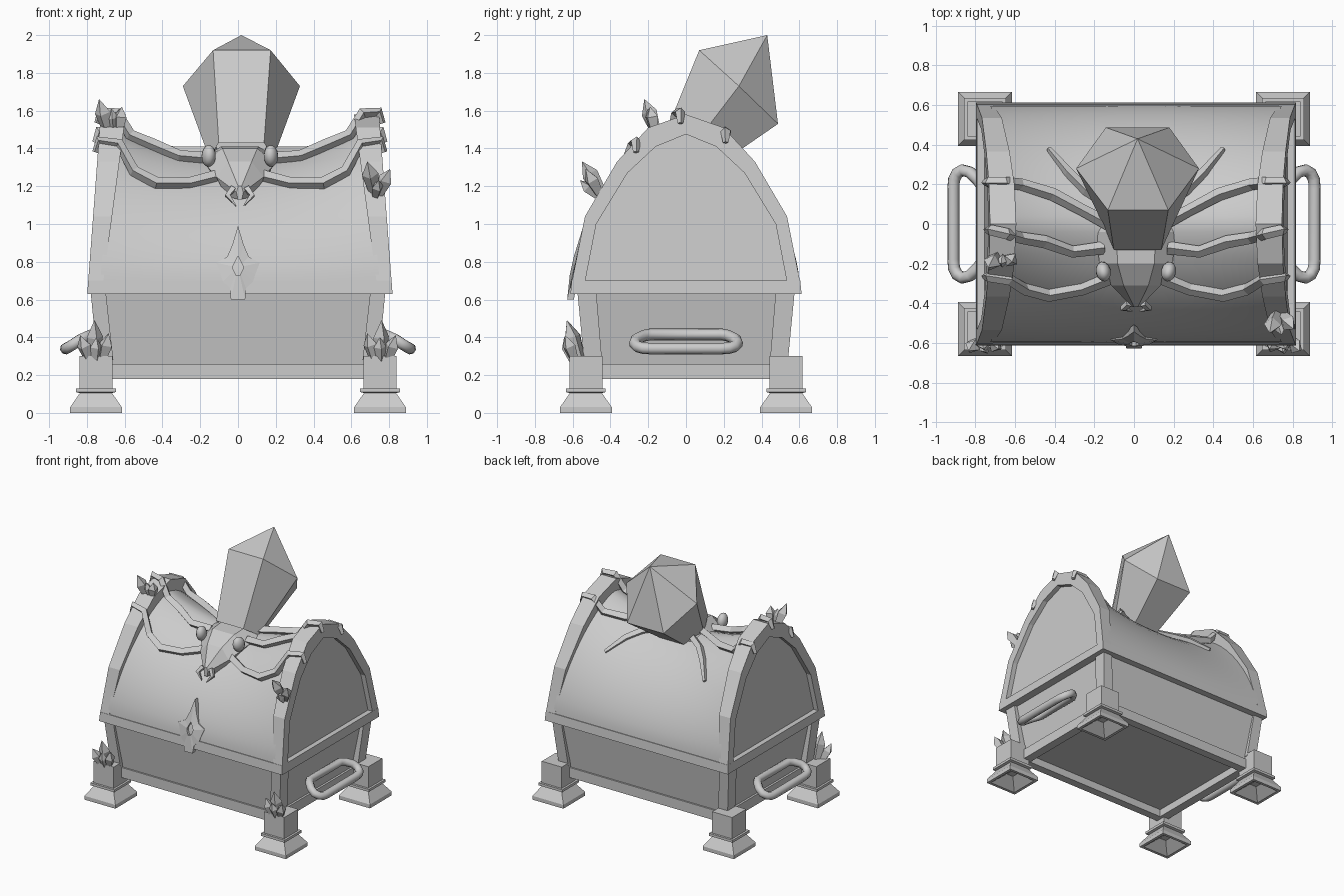
import bpy, bmesh, math
from mathutils import Vector

if "Cube" in bpy.data.objects:
    bpy.data.objects.remove(bpy.data.objects["Cube"])


def mesh(name, verts, faces, smooth=False):
    me = bpy.data.meshes.new(name)
    bm = bmesh.new()
    vs = [bm.verts.new(v) for v in verts]
    for f in faces:
        bm.faces.new([vs[i] for i in f])
    bmesh.ops.recalc_face_normals(bm, faces=bm.faces)
    for f in bm.faces:
        f.smooth = smooth
    bm.to_mesh(me)
    bm.free()
    ob = bpy.data.objects.new(name, me)
    bpy.context.collection.objects.link(ob)
    return ob


def loft(name, rings, caps=True, wrap=False):
    """Skin a list of equal-sized rings of points."""
    n, m = len(rings[0]), len(rings)
    faces = []
    for i in range(m if wrap else m - 1):
        a, b = i * n, (i + 1) % m * n
        faces += [(a + j, a + (j + 1) % n, b + (j + 1) % n, b + j) for j in range(n)]
    if caps and not wrap:
        faces += [tuple(range(n)), tuple(range((m - 1) * n, m * n))]
    return mesh(name, [p for r in rings for p in r], faces)


def rect(x0, x1, y0, y1, z):
    return [(x0, y0, z), (x1, y0, z), (x1, y1, z), (x0, y1, z)]


def box(name, x0, x1, y0, y1, z0, z1):
    return loft(name, [rect(x0, x1, y0, y1, z0), rect(x0, x1, y0, y1, z1)])


def tube(name, pts, r, radii=None, cyclic=False, res=0):
    cu = bpy.data.curves.new(name, 'CURVE')
    cu.dimensions = '3D'
    cu.bevel_depth, cu.bevel_resolution, cu.use_fill_caps = r, res, True
    sp = cu.splines.new('POLY')
    sp.points.add(len(pts) - 1)
    for i, p in enumerate(pts):
        sp.points[i].co = (*p, 1)
        sp.points[i].radius = radii[i] if radii else 1
    sp.use_cyclic_u = cyclic
    sp.use_smooth = res > 0
    ob = bpy.data.objects.new(name, cu)
    bpy.context.collection.objects.link(ob)
    bpy.ops.object.select_all(action='DESELECT')
    ob.select_set(True)
    bpy.context.view_layer.objects.active = ob
    bpy.ops.object.convert(target='MESH')
    return bpy.context.object


def shard(name, base, tip, r):
    """Small four-sided crystal, widest past the middle."""
    base, tip = Vector(base), Vector(tip)
    d = tip - base
    q = d.to_track_quat('Z', 'Y')
    rings = []
    for t, k in ((0, .7), (.58, 1.1), (1, .03)):
        rings.append([base + d * t + q @ Vector((r * k * math.cos((a + .2) * math.tau / 4),
                      r * k * math.sin((a + .2) * math.tau / 4), 0)) for a in range(4)])
    return loft(name, rings)


# ---- lower chest body
loft("body", [rect(-.69, .69, -.505, .505, .24), rect(-.755, .755, -.56, .56, .64)])
for s in (-1, 1):
    box("long_rail", -.7, .7, s * .455, s * .52, .18, .26)
    box("short_rail", s * .64, s * .71, -.5, .5, .18, .26)
    # handle loop, tilted downwards
    half = [(.765, .19, .415), (.79, .225, .408), (.83, .262, .39), (.865, .272, .367),
            (.893, .255, .35), (.908, .225, .342), (.912, .18, .34)]
    pts = half + [(x, -y, z) for x, y, z in reversed(half)]
    tube("handle", [(s * x, y, z) for x, y, z in pts], .031, cyclic=True, res=2)
    for t in (-1, 1):
        loft("corner_post", [rect(s * .66, s * .745, t * .445, t * .54, .28),
                             rect(s * .70, s * .78, t * .475, t * .575, .64)])
        foot = [(.03, .07), (.115, 0), (.137, 0), (.137, .03), (.085, .105), (.105, .11),
                (.105, .13), (.088, .13), (.088, .3)]
        cx, cy = s * .752, t * .53
        loft("foot", [rect(cx - h, cx + h, cy - h, cy + h, z) for h, z in foot])
    # crystals growing on the front feet
    for bx, by, tx, ty, tz, r in ((.755, -.56, .76, -.63, .49, .04), (.79, -.59, .835, -.64, .41, .035),
                                  (.72, -.59, .685, -.63, .42, .035), (.755, -.6, .75, -.645, .40, .03)):
        shard("foot_crystal", (s * bx, by, .28), (s * tx, ty, tz), r)

# ---- lid: saddle-shaped arched shell
lid_parts = []
DEPTH, POW = .6, 1.6


def sag(x):
    return .77 + .18 * min(abs(x) / .66, 1) ** 2.2


def lid_z(x, y, k=None):
    return .7 + .85 * (k or sag(x)) * max(0, 1 - (abs(y) / DEPTH) ** POW) ** (1 / POW)


NX, NT = 20, 28
verts = []
for j in range(NT + 1):
    a = math.pi * j / NT
    c, sn = math.cos(a), max(0, math.sin(a))
    y = math.copysign(DEPTH * abs(c) ** (2 / POW), c)
    for i in range(NX + 1):
        u = 2 * i / NX - 1
        h = .85 * sag(u * .66) * sn ** (2 / POW)
        verts.append((u * (.74 - .09 * h), y, .695 + h))
W = NX + 1
lid_parts.append(mesh("lid_shell", verts, [(j * W + i, j * W + i + 1, (j + 1) * W + i + 1, (j + 1) * W + i)
                                           for j in range(NT) for i in range(NX)], True))
lid_parts.append(loft("lid_band", [rect(-.808, .808, -.612, .612, .63), rect(-.803, .803, -.605, .605, .70)]))

# arched end rims with recessed panels
outer = [(.605, .69), (.535, 1.04), (.365, 1.33), (.2, 1.51), (0, 1.58)]
inner = [(.535, .69), (.475, 1.0), (.31, 1.27), (.16, 1.41), (0, 1.475)]
mirror = lambda p: p + [(-y, z) for y, z in reversed(p[:-1])]
out_x = lambda z: .808 - .075 * (z - .63)
in_x = lambda z: out_x(z) - .08 - .06 * (z - .7)
for s in (-1, 1):
    rings = [[(s * out_x(oz), oy, oz), (s * in_x(oz), oy, oz), (s * in_x(iz), iy, iz), (s * out_x(iz), iy, iz)]
             for (oy, oz), (iy, iz) in zip(mirror(outer), mirror(inner))]
    lid_parts.append(loft("end_rim", rings))
    panel = [(s * (out_x(z) - .04), y * 1.03, z + .01) for y, z in mirror(inner)]
    lid_parts.append(mesh("end_panel", panel, [tuple(range(len(panel)))]))

# ---- lock plate with a diamond keyhole
side = [(.03, .89), (.058, .825), (.115, .795), (.092, .735), (.08, .695), (.042, .66), (.038, .60)]
outline = [(0, .99)] + side + [(-x, z) for x, z in reversed(side)]
hole = []
for x, z in outline:
    k = 1 / (abs(x) / .03 + abs(z - .77) / .06)
    hole.append((x * k, .77 + (z - .77) * k))
plate = lambda pts, d: [(x, -.624 + (z - .6) * .22 - d, z) for x, z in pts]
loft("lock_plate", [plate(outline, -.03), plate(outline, .005), plate(hole, .02), plate(hole, -.03)], wrap=True)

# ---- big crystal abdomen
big = [[(-.12, -.13, 1.43), (.12, -.13, 1.43), (.17, -.01, 1.35), (.1, .11, 1.27), (-.1, .11, 1.27), (-.17, -.01, 1.35)],
       [(-.15, .07, 1.92), (.155, .07, 1.92), (.31, .28, 1.73), (.16, .487, 1.53), (-.16, .487, 1.53), (-.31, .28, 1.73)],
       [(.0, .43, 2.0)] * 6]
big_ob = loft("big_crystal", big, caps=False)
bm = bmesh.new()
bm.from_mesh(big_ob.data)
bmesh.ops.remove_doubles(bm, verts=bm.verts, dist=.0001)
bm.to_mesh(big_ob.data)
bm.free()
big_ob.location.x = .008
lid_parts.append(big_ob)

# ---- beetle head and thorax
rings = []
for y, w, top, bot in ((.12, .15, 1.385, 1.27), (-.04, .2, 1.41, 1.27), (-.2, .185, 1.40, 1.22),
                       (-.31, .125, 1.33, 1.15), (-.42, .018, 1.20, 1.13)):
    m = top * .55 + bot * .45
    rings.append([(-w, y, m), (-w * .5, y, top), (w * .5, y, top), (w, y, m), (w * .6, y, bot), (-w * .6, y, bot)])
lid_parts.append(loft("beetle_head", rings))

legs = {  # plan positions of each leg; heights follow the lid
    "front_leg": [(.12, -.27), (.27, -.33), (.44, -.36), (.56, -.33), (.64, -.28), (.745, -.265)],
    "middle_leg": [(.16, -.12), (.32, -.14), (.46, -.09), (.58, -.07), (.65, -.05), (.735, -.03)],
    "rear_leg": [(.14, .0), (.27, .07), (.42, .15), (.58, .2), (.66, .21), (.745, .21)]}
for s in (-1, 1):
    for name, path in legs.items():
        pts = [(s * x, y, lid_z(x, y, 1.035 if x > .63 else None) + .018) for x, y in path]
        x, y, z = pts[-1]
        pts.append((x + s * .022, y, z - .06))
        lid_parts.append(tube(name, pts, .03, [1.1, 1, 1.1, 1, .95, .9, .5]))
    pts = [(s * x, y, lid_z(x, y) + .012) for x, y in ((.14, .1), (.25, .17), (.34, .26), (.44, .38))]
    lid_parts.append(tube("hind_leg", pts, .028, [1, 1, .9, .5]))
    lid_parts.append(tube("mandible", [(s * .035, -.40, 1.19), (s * .065, -.425, 1.15), (s * .02, -.44, 1.095)],
                          .02, [1, .9, .15]))
    bpy.ops.mesh.primitive_uv_sphere_add(segments=12, ring_count=8, location=(s * .165, -.24, 1.36),
                                         rotation=(.3, 0, -s * .2))
    eye = bpy.context.object
    eye.name = "eye"
    eye.scale = (.038, .05, .058)
    bpy.ops.object.shade_smooth()
    lid_parts.append(eye)

# ---- crystals on the lid rims
for b, t, r in (((-.69, -.16, 1.49), (-.735, -.22, 1.66), .04), ((-.66, -.17, 1.50), (-.67, -.2, 1.61), .03),
                ((-.63, -.17, 1.50), (-.615, -.19, 1.62), .036),
                ((.72, -.45, 1.17), (.685, -.55, 1.33), .04), ((.745, -.46, 1.16), (.805, -.53, 1.29), .038),
                ((.73, -.47, 1.15), (.745, -.56, 1.23), .03)):
    shard("rim_crystal", b, t, r)

for ob in lid_parts:  # the lid sits slightly to the right
    ob.location.x += .01
